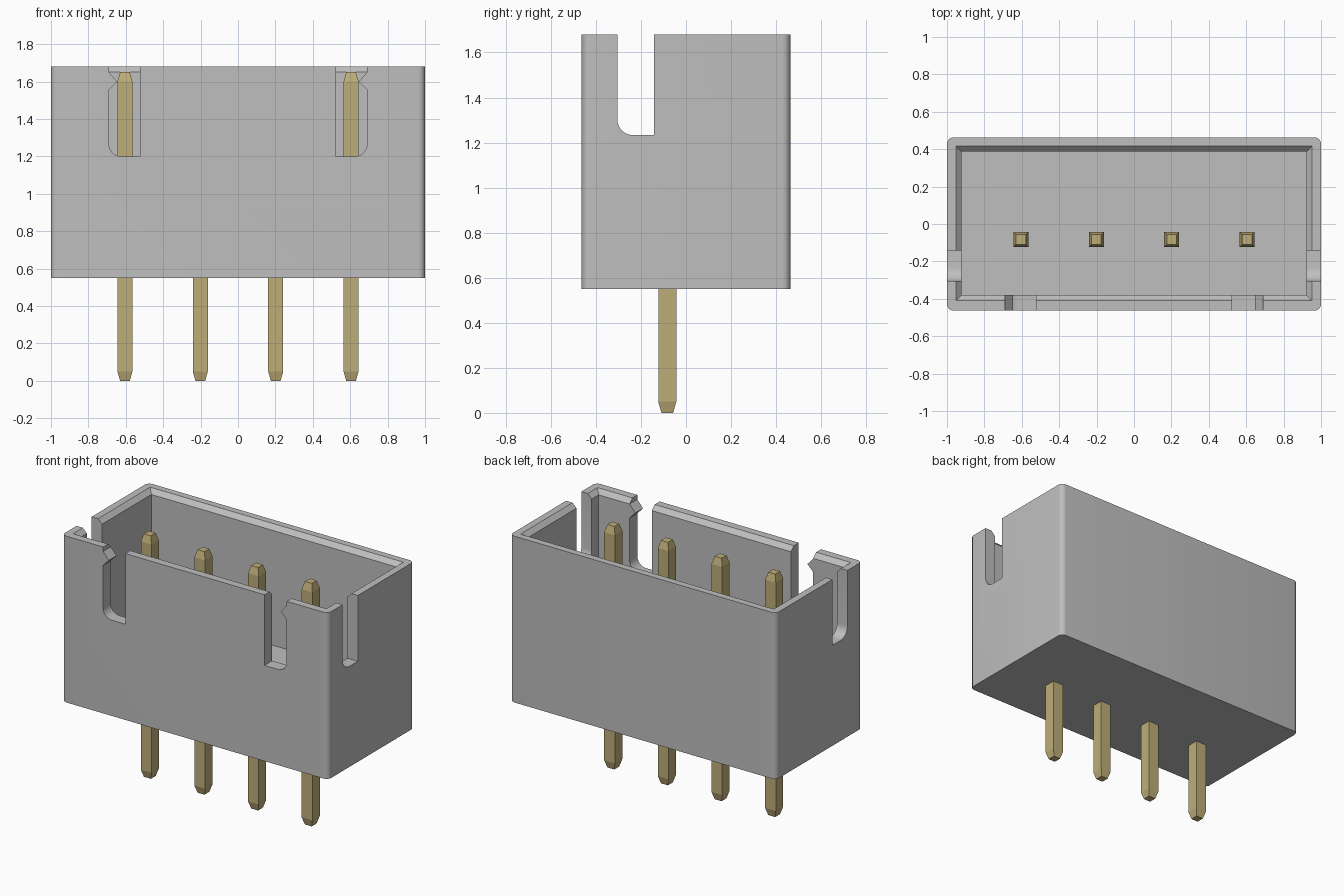
import bpy, bmesh, math

cube = bpy.data.objects.get("Cube")
if cube:
    bpy.data.objects.remove(cube, do_unlink=True)


def material(name, color):
    mat = bpy.data.materials.new(name)
    mat.use_nodes = True
    mat.diffuse_color = color
    mat.node_tree.nodes["Principled BSDF"].inputs["Base Color"].default_value = color
    return mat


grey = material("grey plastic", (0.52, 0.52, 0.52, 1))
gold = material("gold metal", (0.52, 0.42, 0.19, 1))


def loft(name, rings, mat):
    """Skin a stack of equal-length point rings and cap both ends."""
    bm = bmesh.new()
    loops = [[bm.verts.new(p) for p in ring] for ring in rings]
    n = len(loops[0])
    for a, b in zip(loops, loops[1:]):
        for i in range(n):
            j = (i + 1) % n
            bm.faces.new((a[i], a[j], b[j], b[i]))
    bm.faces.new(loops[0][::-1])
    bm.faces.new(loops[-1])
    bmesh.ops.recalc_face_normals(bm, faces=bm.faces)
    mesh = bpy.data.meshes.new(name)
    bm.to_mesh(mesh)
    bm.free()
    mesh.materials.append(mat)
    obj = bpy.data.objects.new(name, mesh)
    bpy.context.collection.objects.link(obj)
    return obj


def arc(cx, cy, r, start, steps=6):
    """Quarter circle, counterclockwise from the start angle in degrees."""
    angles = [math.radians(start + 90 * i / steps) for i in range(steps + 1)]
    return [(cx + r * math.cos(a), cy + r * math.sin(a)) for a in angles]


def rect(x, y0, y1, z):
    return [(-x, y0, z), (x, y0, z), (x, y1, z), (-x, y1, z)]


BOTTOM, TOP, FLOOR = 0.55, 1.68, 0.87
DEPTH, RADIUS = 0.463, 0.035

# Housing block with rounded upright corners
cx, cy = 1 - RADIUS, DEPTH - RADIUS
outline = (arc(cx, cy, RADIUS, 0) + arc(-cx, cy, RADIUS, 90)
           + arc(-cx, -cy, RADIUS, 180) + arc(cx, -cy, RADIUS, 270))
housing = loft("housing", [[(x, y, z) for x, y in outline] for z in (BOTTOM, TOP)], grey)

# Open cavity with a chamfered rim
cutters = [loft("cavity_cutter", [
    rect(0.922, -0.38, 0.387, FLOOR),
    rect(0.922, -0.38, 0.387, TOP - 0.03),
    rect(0.972, -0.43, 0.437, TOP + 0.02)], grey)]

# Front slots with a rounded lower corner and a small catch near the top
front = arc(-0.625, 1.265, 0.065, 180) + [
    (-0.523, 1.2), (-0.523, 1.8), (-0.69, 1.8), (-0.69, 1.65), (-0.647, 1.6), (-0.69, 1.555)]
# Side slots with a rounded lower corner
side = arc(-0.235, 1.303, 0.07, 180) + [(-0.142, 1.233), (-0.142, 1.8), (-0.305, 1.8)]
for s in (-1, 1):
    cutters.append(loft("front_slot_cutter",
                        [[(-s * x, y, z) for x, z in front] for y in (-0.6, -0.3)], grey))
    cutters.append(loft("side_slot_cutter",
                        [[(s * x, y, z) for y, z in side] for x in (0.85, 1.1)], grey))

bpy.context.view_layer.objects.active = housing
for cutter in cutters:
    cutter.hide_render = True
    mod = housing.modifiers.new("cut", 'BOOLEAN')
    mod.operation = 'DIFFERENCE'
    mod.solver = 'EXACT'
    mod.object = cutter
    bpy.ops.object.modifier_apply(modifier=mod.name)
    bpy.data.objects.remove(cutter, do_unlink=True)

bpy.ops.object.select_all(action='DESELECT')
housing.select_set(True)
bpy.ops.object.shade_smooth_by_angle(angle=math.radians(30))

# Square pins with tapered ends
PIN_Y, HALF, TIP = -0.083, 0.04, 0.026
for i in range(4):
    x = (i - 1.5) * 0.403
    rings = []
    for z, h in ((0, TIP), (0.05, HALF), (1.6, HALF), (1.65, TIP)):
        rings.append([(x + px, PIN_Y + py, z) for px, py in ((-h, -h), (h, -h), (h, h), (-h, h))])
    loft(f"pin_{i + 1}", rings, gold)
